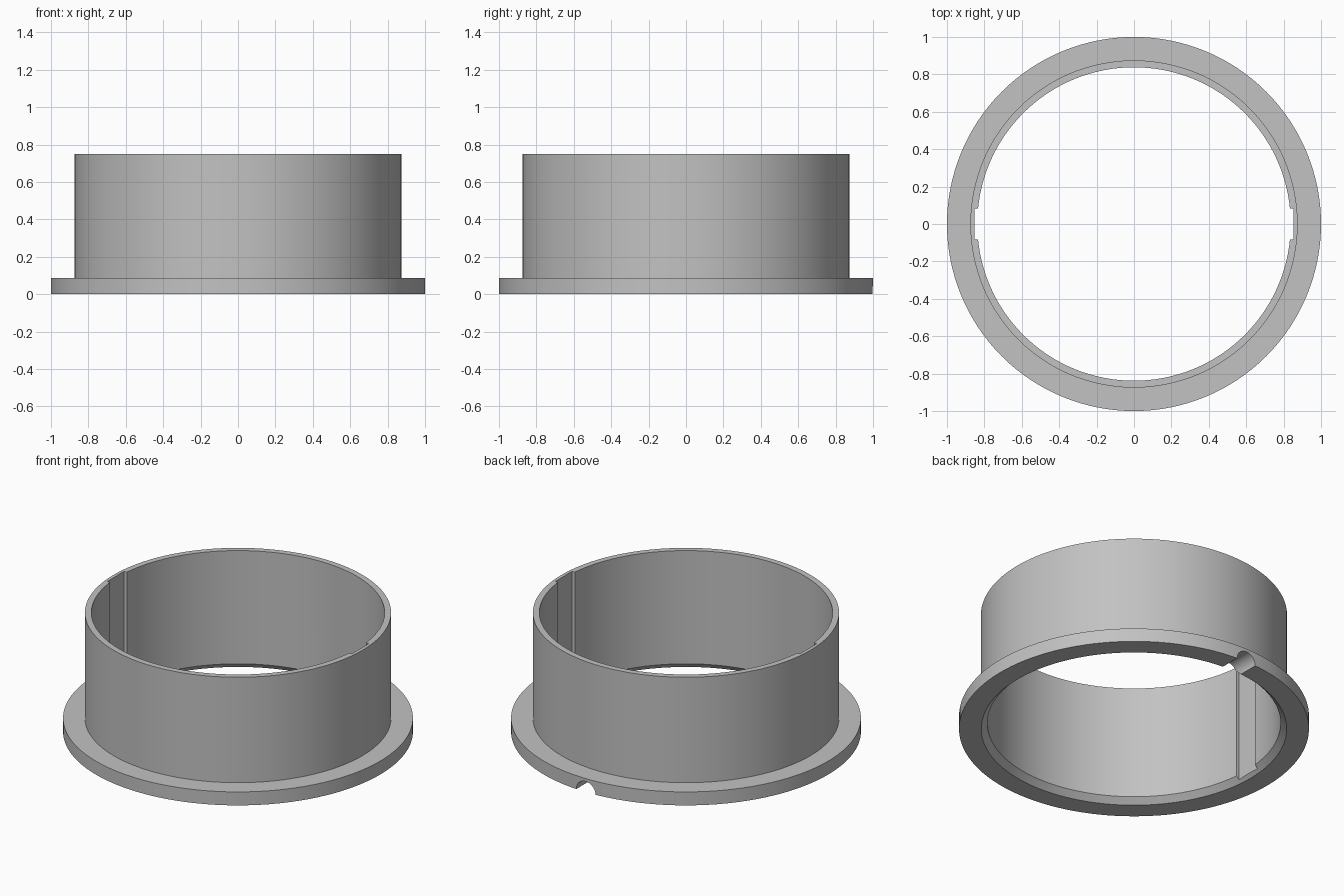
import bpy, bmesh, math

if "Cube" in bpy.data.objects:
    bpy.data.objects.remove(bpy.data.objects["Cube"])

SEGMENTS = 128

metal = bpy.data.materials.new("plain grey")
metal.diffuse_color = (0.54, 0.54, 0.54, 1)
metal.use_nodes = True
metal.node_tree.nodes["Principled BSDF"].inputs["Base Color"].default_value = metal.diffuse_color


def lathe(name, profile):
    """Closed (radius, z) profile revolved around the z axis."""
    bm = bmesh.new()
    rings = []
    for i in range(SEGMENTS):
        a = 2 * math.pi * i / SEGMENTS
        rings.append([bm.verts.new((r * math.cos(a), r * math.sin(a), z)) for r, z in profile])
    n = len(profile)
    for i in range(SEGMENTS):
        a, b = rings[i], rings[(i + 1) % SEGMENTS]
        for j in range(n):
            k = (j + 1) % n
            bm.faces.new((a[j], b[j], b[k], a[k]))
    bmesh.ops.recalc_face_normals(bm, faces=bm.faces)
    mesh = bpy.data.meshes.new(name)
    bm.to_mesh(mesh)
    bm.free()
    obj = bpy.data.objects.new(name, mesh)
    bpy.context.collection.objects.link(obj)
    obj.data.materials.append(metal)
    return obj


def cut(target, cutter):
    """Subtract the cutter and remove it."""
    cutter.hide_render = True
    cutter.data.materials.append(metal)
    mod = target.modifiers.new("cut", 'BOOLEAN')
    mod.operation = 'DIFFERENCE'
    mod.solver = 'EXACT'
    mod.object = cutter
    bpy.ops.object.select_all(action='DESELECT')
    bpy.context.view_layer.objects.active = target
    target.select_set(True)
    bpy.ops.object.modifier_apply(modifier=mod.name)
    bpy.data.objects.remove(cutter)


# Flanged sleeve with a chamfer at the foot of the bore
sleeve = lathe("flanged_sleeve", [
    (0.873, 0), (1.0, 0), (1.0, 0.085), (0.875, 0.085),
    (0.875, 0.75), (0.838, 0.75), (0.838, 0.036),
])

# Keyways on both sides of the bore, full height
for side in (-1, 1):
    bpy.ops.mesh.primitive_cube_add(size=1, location=(side * 0.803, 0, 0.4))
    keyway = bpy.context.object
    keyway.name = "keyway_cutter"
    keyway.scale = (0.1, 0.166, 1.2)
    cut(sleeve, keyway)

# Half-round groove under the back of the flange
bpy.ops.mesh.primitive_cylinder_add(vertices=32, radius=0.067, depth=0.4,
                                    location=(0, 0.97, 0), rotation=(math.pi / 2, 0, 0))
groove = bpy.context.object
groove.name = "groove_cutter"
cut(sleeve, groove)

bpy.ops.object.shade_smooth_by_angle(angle=math.radians(25))
